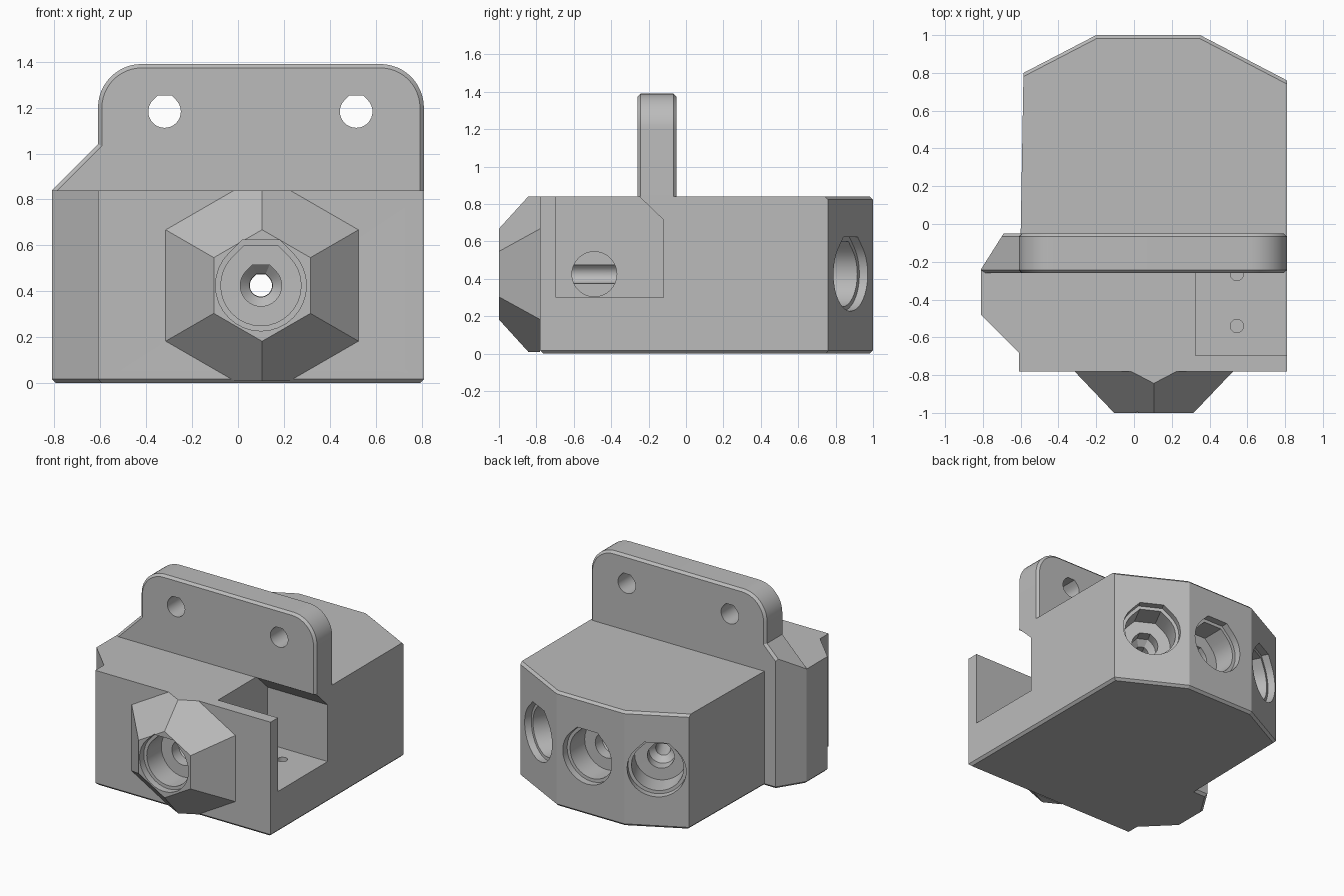
import bpy, bmesh
from math import sin, cos, pi, radians
from mathutils import Vector

if "Cube" in bpy.data.objects:
    bpy.data.objects.remove(bpy.data.objects["Cube"], do_unlink=True)

grey = bpy.data.materials.new("plain grey")
grey.use_nodes = True
colour = (0.5, 0.5, 0.5, 1)
grey.diffuse_color = colour
grey.node_tree.nodes["Principled BSDF"].inputs["Base Color"].default_value = colour

HEIGHT = 0.84
AXIS_X, AXIS_Z = 0.1, 0.425
CHAMFER = 0.017


def finish(bm, name):
    bmesh.ops.recalc_face_normals(bm, faces=bm.faces[:])
    mesh = bpy.data.meshes.new(name)
    bm.to_mesh(mesh)
    bm.free()
    mesh.materials.append(grey)
    obj = bpy.data.objects.new(name, mesh)
    bpy.context.collection.objects.link(obj)
    return obj


def loft(rings):
    """Closed solid through rings of equal point count."""
    bm = bmesh.new()
    loops = [[bm.verts.new(p) for p in ring] for ring in rings]
    n = len(loops[0])
    for a, b in zip(loops, loops[1:]):
        for i in range(n):
            j = (i + 1) % n
            bm.faces.new((a[i], a[j], b[j], b[i]))
    bm.faces.new(loops[0])
    bm.faces.new(loops[-1])
    bmesh.ops.recalc_face_normals(bm, faces=bm.faces[:])
    return bm


def chamfer(bm, rule):
    edges = [e for e in bm.edges if rule(*e.verts)]
    bmesh.ops.bevel(bm, geom=edges, offset=CHAMFER, segments=1,
                    profile=0.5, affect='EDGES')


def boolean(obj, cutter, operation='DIFFERENCE', keep=False):
    cutter.hide_render = True
    mod = obj.modifiers.new("cut", 'BOOLEAN')
    mod.object, mod.operation, mod.solver = cutter, operation, 'EXACT'
    bpy.context.view_layer.objects.active = obj
    bpy.ops.object.modifier_apply(modifier=mod.name)
    if not keep:
        bpy.data.objects.remove(cutter, do_unlink=True)


def bore(origin, direction, steps, flat_top=True, up=(0, 0, 1)):
    """Stepped hole; flat_top gives the printable roof with 45 degree sides."""
    d, up = Vector(direction).normalized(), Vector(up)
    side = d.cross(up)
    rings = []
    for depth, r in steps:
        ring = []
        for i in range(32):
            a = 2 * pi * i / 32
            k = r
            if flat_top and 44 < a * 180 / pi < 136:
                nearest = min((pi / 4, pi / 2, 3 * pi / 4), key=lambda t: abs(t - a))
                k = r / cos(a - nearest)
            ring.append(Vector(origin) + d * depth + side * k * cos(a) + up * k * sin(a))
        rings.append(ring)
    return finish(loft(rings), "bore_cutter")


# Main body with side wing
plan = [(-0.61, -0.78), (0.81, -0.78), (0.81, 0.76), (0.35, 1), (-0.2, 1),
        (-0.585, 0.8), (-0.6, -0.05), (-0.69, -0.05), (-0.81, -0.24),
        (-0.81, -0.48), (-0.61, -0.68)]
bm = loft([[(x, y, z) for x, y in plan] for z in (0, HEIGHT)])
chamfer(bm, lambda a, b: max(a.co.z, b.co.z) < 0.001 or
        (min(a.co.z, b.co.z) > 0.8 and min(a.co.y, b.co.y) > 0.7))
body = finish(bm, "main_body")

# Open side pocket with a sloping roof at the rear
pocket = [(-0.695, 0.3), (-0.12, 0.3), (-0.12, 0.715), (-0.25, HEIGHT),
          (-0.25, 1), (-0.695, 1)]
boolean(body, finish(loft([[(x, y, z) for y, z in pocket]
                           for x in (0.325, 0.95)]), "pocket_cutter"))

# Faceted front nose, trimmed level with the top and bottom of the body
rings = []
for y, r in ((-0.78, 0.485), (-1, 0.243)):
    rings.append([(0.105 + r * sin(i * pi / 3), y, AXIS_Z + r * cos(i * pi / 3))
                  for i in range(6)])
bm = loft(rings)
for z, normal in ((0.008, (0, 0, -1)), (HEIGHT, (0, 0, 1))):
    bmesh.ops.bisect_plane(bm, geom=bm.verts[:] + bm.edges[:] + bm.faces[:],
                           plane_co=(0, 0, z), plane_no=normal, clear_outer=True)
    bmesh.ops.holes_fill(bm, edges=[e for e in bm.edges if e.is_boundary], sides=0)
nose = finish(bm, "front_nose")

# Front port and the three rear ports, joined by narrow channels
socket = [(-0.1, 0.198), (0.05, 0.198), (0.051, 0.175), (0.22, 0.175),
          (0.221, 0.09), (0.3, 0.09), (0.34, 0.05)]
front = bore((AXIS_X, -1, AXIS_Z), (0, 1, 0), socket + [(1.02, 0.05)])
boolean(nose, front, keep=True)
boolean(body, front)
meeting = Vector((AXIS_X, -0.04, AXIS_Z))
for x, y, thin in ((AXIS_X, 1, 0.048), (0.58, 0.88, 0.047), (-0.392, 0.9, 0.046)):
    start = Vector((x, y, AXIS_Z))
    way = meeting - start
    boolean(body, bore(start, way, socket + [(way.length, thin)]))

# Round hole in the pocket wall and two pin holes in its floor
boolean(body, bore((0.4, -0.49, AXIS_Z), (-1, 0, 0), [(0, 0.12), (0.3, 0.12)], False))
for y in (-0.265, -0.54):
    boolean(body, bore((0.545, y, 0.35), (0, 0, -1), [(0, 0.035), (0.2, 0.035)],
                       False, (0, 1, 0)))

# Upright mounting plate with rounded corners and a sloping shoulder
R, TOP = 0.19, 1.39
outline = [(-0.81, HEIGHT), (0.81, HEIGHT)]
for cx, first in ((0.81 - R, 0), (-0.61 + R, 90)):
    for i in range(13):
        a = radians(first + i * 7.5)
        outline.append((cx + R * cos(a), TOP - R + R * sin(a)))
outline.append((-0.61, 1.04))
bm = loft([[(x, y, z) for x, z in outline] for y in (-0.26, -0.05)])
chamfer(bm, lambda a, b: abs(a.co.y - b.co.y) < 0.001 and
        max(a.co.z, b.co.z) > HEIGHT + 0.01)
plate = finish(bm, "mounting_plate")

# Trim the shoulder to follow the wing below
trim = [(-0.815, -0.3), (0.9, -0.3), (0.9, 0), (-0.66, 0), (-0.69, -0.05), (-0.81, -0.24)]
boolean(plate, finish(loft([[(x, y, z) for x, y in trim] for z in (0.5, 1.6)]),
                      "trim_cutter"), 'INTERSECT')
for x in (-0.32, 0.515):
    boolean(plate, bore((x, -0.4, 1.183), (0, 1, 0), [(0, 0.071), (0.5, 0.071)]))

# Smooth bores and corners, keep every facet crisp
for obj in (body, nose, plate):
    bpy.ops.object.select_all(action='DESELECT')
    obj.select_set(True)
    bpy.context.view_layer.objects.active = obj
    bpy.ops.object.shade_smooth_by_angle(angle=radians(18))
